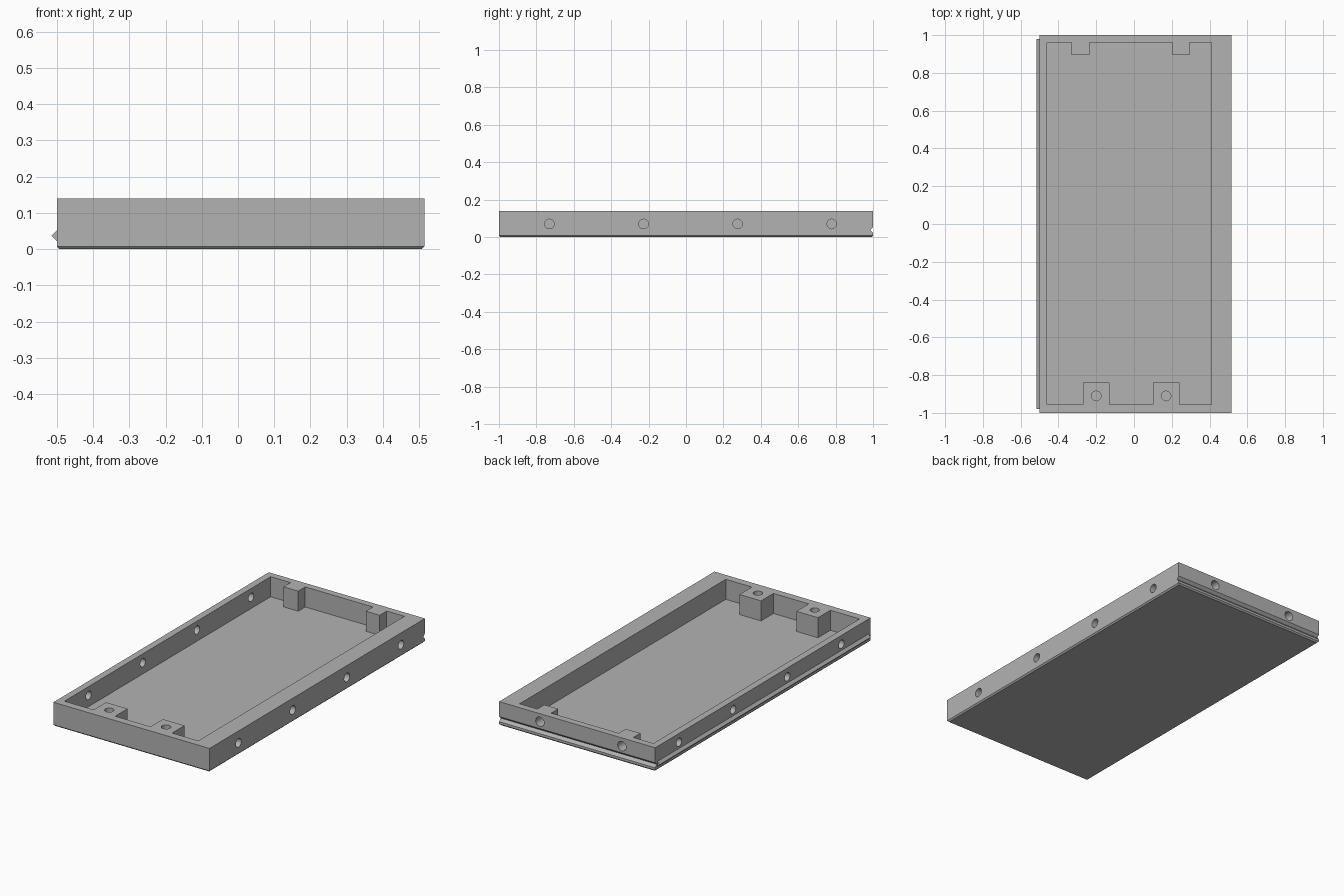
import bpy, bmesh, math

if "Cube" in bpy.data.objects:
    bpy.data.objects.remove(bpy.data.objects["Cube"], do_unlink=True)

grey = bpy.data.materials.new("plain_grey")
grey.use_nodes = True
colour = (0.45, 0.45, 0.45, 1)
grey.diffuse_color = colour
grey.node_tree.nodes["Principled BSDF"].inputs["Base Color"].default_value = colour

LEFT, RIGHT, FLOOR, TOP = -0.5, 0.515, 0.022, 0.14


def finish(name, bm):
    bmesh.ops.recalc_face_normals(bm, faces=bm.faces)
    mesh = bpy.data.meshes.new(name)
    bm.to_mesh(mesh)
    bm.free()
    mesh.materials.append(grey)
    obj = bpy.data.objects.new(name, mesh)
    bpy.context.collection.objects.link(obj)
    return obj


def prism(name, outline, axis, low, high):
    """Extrude a 2D outline along an axis; the outline uses the other two axes in order."""
    bm = bmesh.new()

    def place(p, d):
        co = list(p)
        co.insert("xyz".index(axis), d)
        return bm.verts.new(co)

    face = bm.faces.new([place(p, low) for p in outline])
    new = bmesh.ops.extrude_face_region(bm, geom=[face])["geom"]
    shift = [0, 0, 0]
    shift["xyz".index(axis)] = high - low
    bmesh.ops.translate(bm, vec=shift, verts=[v for v in new if isinstance(v, bmesh.types.BMVert)])
    return finish(name, bm)


def circle(u, v, r=0.026, sides=12):
    steps = [2 * math.pi * i / sides for i in range(sides)]
    return [(u + r * math.cos(a), v + r * math.sin(a)) for a in steps]


def cut(target, cutter):
    cutter.hide_render = True
    mod = target.modifiers.new("cut", 'BOOLEAN')
    mod.operation = 'DIFFERENCE'
    mod.solver = 'EXACT'
    mod.object = cutter
    bpy.context.view_layer.objects.active = target
    bpy.ops.object.modifier_apply(modifier=mod.name)
    bpy.data.objects.remove(cutter, do_unlink=True)


# Tray body with a small chamfer around the underside
bm = bmesh.new()
rings = []
for inset, z in ((0.008, 0), (0, 0.008), (0, TOP)):
    x0, x1, y = LEFT + inset, RIGHT - inset, 1 - inset
    rings.append([bm.verts.new((a, b, z)) for a, b in ((x0, -y), (x1, -y), (x1, y), (x0, y))])
bm.faces.new(rings[0])
bm.faces.new(rings[-1])
for low, high in zip(rings, rings[1:]):
    for i in range(4):
        j = (i + 1) % 4
        bm.faces.new((low[i], low[j], high[j], high[i]))
tray = finish("tray_body", bm)

# Pocket, leaving two front screw posts and two back tabs standing
front, back, post_y, tab_y = -0.955, 0.96, -0.84, 0.895
pocket = [(-0.46, front)]
for a, b in ((-0.27, -0.13), (0.1, 0.24)):
    pocket += [(a, front), (a, post_y), (b, post_y), (b, front)]
pocket += [(0.41, front), (0.41, back)]
for a, b in ((0.295, 0.205), (-0.235, -0.33)):
    pocket += [(a, back), (a, tab_y), (b, tab_y), (b, back)]
pocket.append((-0.46, back))
cut(tray, prism("pocket_cutter", pocket, "z", FLOOR, TOP + 0.05))

# Screw holes down into the front posts
for x in (-0.2, 0.17):
    cut(tray, prism("post_hole_cutter", circle(x, -0.91), "z", 0.04, TOP + 0.05))

# Side holes: through the thin left wall, blind in the thick right wall
for i in range(4):
    y = -0.73 + 0.503 * i
    cut(tray, prism("thin_wall_cutter", circle(y, 0.088, 0.025), "x", LEFT - 0.1, -0.44))
    cut(tray, prism("thick_wall_cutter", circle(y, 0.07), "x", RIGHT - 0.07, RIGHT + 0.1))

# Blind holes in the back, running into the tabs
for x in (-0.283, 0.25):
    cut(tray, prism("back_hole_cutter", circle(x, 0.092, 0.028), "y", 0.92, 1.1))

# V groove along the back edge
groove = [(0.985, 0.037), (1.015, 0.007), (1.015, 0.067)]
cut(tray, prism("groove_cutter", groove, "x", -0.7, 0.7))

# Matching V tongue along the left edge
prism("side_tongue", [(-0.515, 0.037), (-0.497, 0.019), (-0.497, 0.055)], "y", -0.98, 0.98)

# Crisp faces with smooth hole walls
for obj in bpy.context.collection.objects:
    obj.select_set(obj.name in ("tray_body", "side_tongue"))
bpy.context.view_layer.objects.active = tray
bpy.ops.object.shade_smooth_by_angle(angle=math.radians(35))
